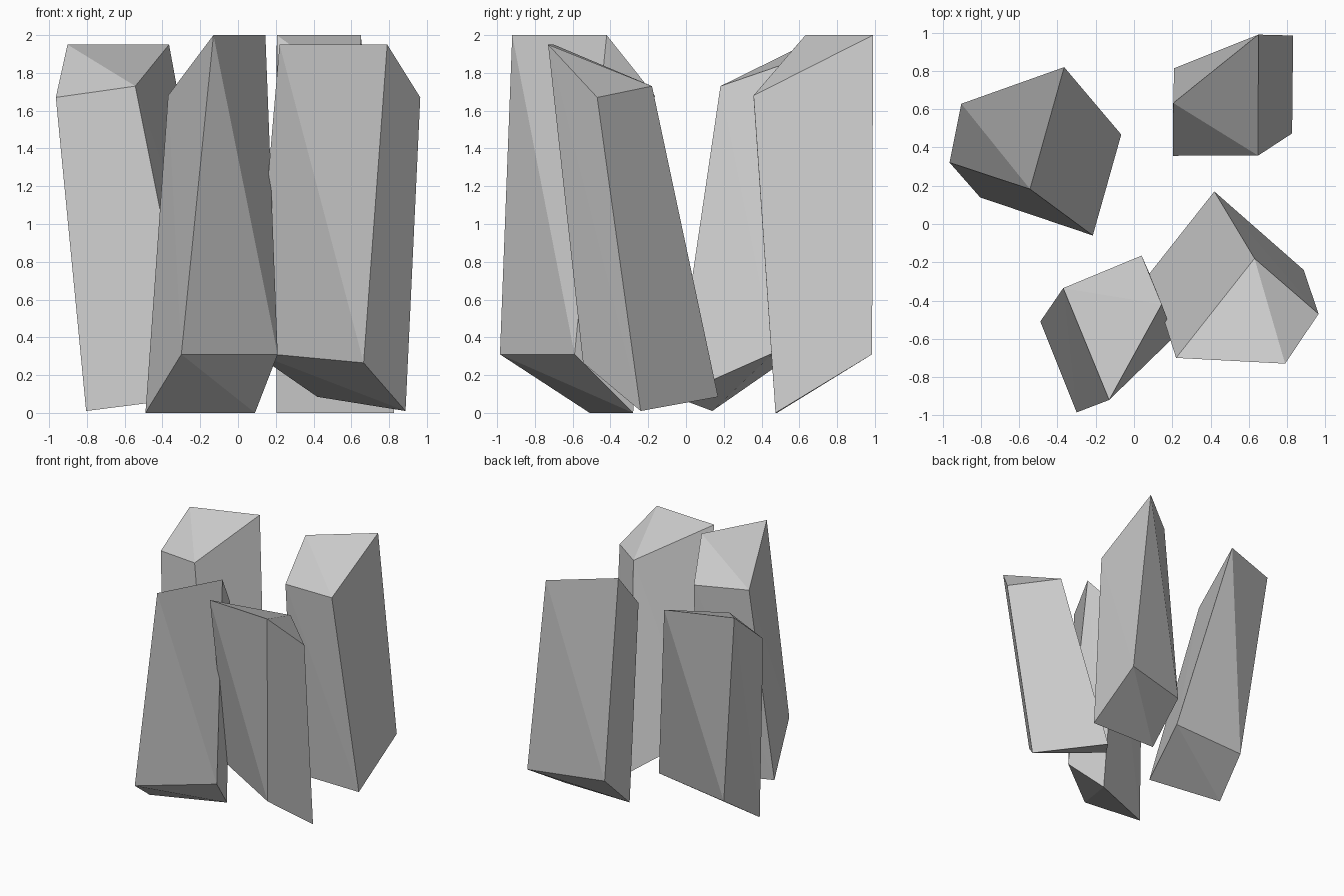
import bpy, bmesh
from math import radians
from mathutils import Vector, Matrix

if "Cube" in bpy.data.objects:
    bpy.data.objects.remove(bpy.data.objects["Cube"])

# Corner rings (top, then bottom) of the two leaning crystal shapes
LEVEL_TIP = [
    (-0.13, -0.92, 2.00), (0.145, -0.42, 2.00), (0.04, -0.165, 1.68), (-0.37, -0.335, 1.68),
    (-0.30, -0.985, 0.31), (0.21, -0.59, 0.31), (0.09, -0.28, 0.00), (-0.49, -0.51, 0.00)]
TWISTED_TIP = [
    (0.22, -0.70, 1.95), (0.79, -0.73, 1.95), (0.965, -0.47, 1.67), (0.63, -0.18, 1.73),
    (0.08, -0.26, 0.32), (0.665, -0.545, 0.265), (0.887, -0.24, 0.01), (0.42, 0.17, 0.085)]


def crystal(name, ring, spin=0, corner=None):
    """Triangulated eight-corner block, spun about its first corner and moved there."""
    pivot = Vector(ring[0])
    target = Vector((*(corner or ring[0][:2]), pivot.z))
    turn = Matrix.Rotation(radians(spin), 3, 'Z')
    bm = bmesh.new()
    v = [bm.verts.new(target + turn @ (Vector(p) - pivot)) for p in ring]
    # slanted top and bottom caps
    tris = [(0, 1, 3), (1, 2, 3), (4, 6, 5), (4, 7, 6)]
    # four sides
    for i in range(4):
        j = (i + 1) % 4
        tris += [(i, i + 4, j + 4), (i, j + 4, j)]
    for t in tris:
        bm.faces.new([v[k] for k in t])
    bmesh.ops.recalc_face_normals(bm, faces=bm.faces)
    mesh = bpy.data.meshes.new(name)
    bm.to_mesh(mesh)
    bm.free()
    bpy.context.collection.objects.link(bpy.data.objects.new(name, mesh))


# Front pair, then the same shapes turned round for the back pair
crystal("front_left_crystal", LEVEL_TIP)
crystal("front_right_crystal", TWISTED_TIP)
crystal("back_right_crystal", LEVEL_TIP, 157.6, (0.65, 0.99))
crystal("back_left_crystal", TWISTED_TIP, -157.4, (-0.365, 0.82))
